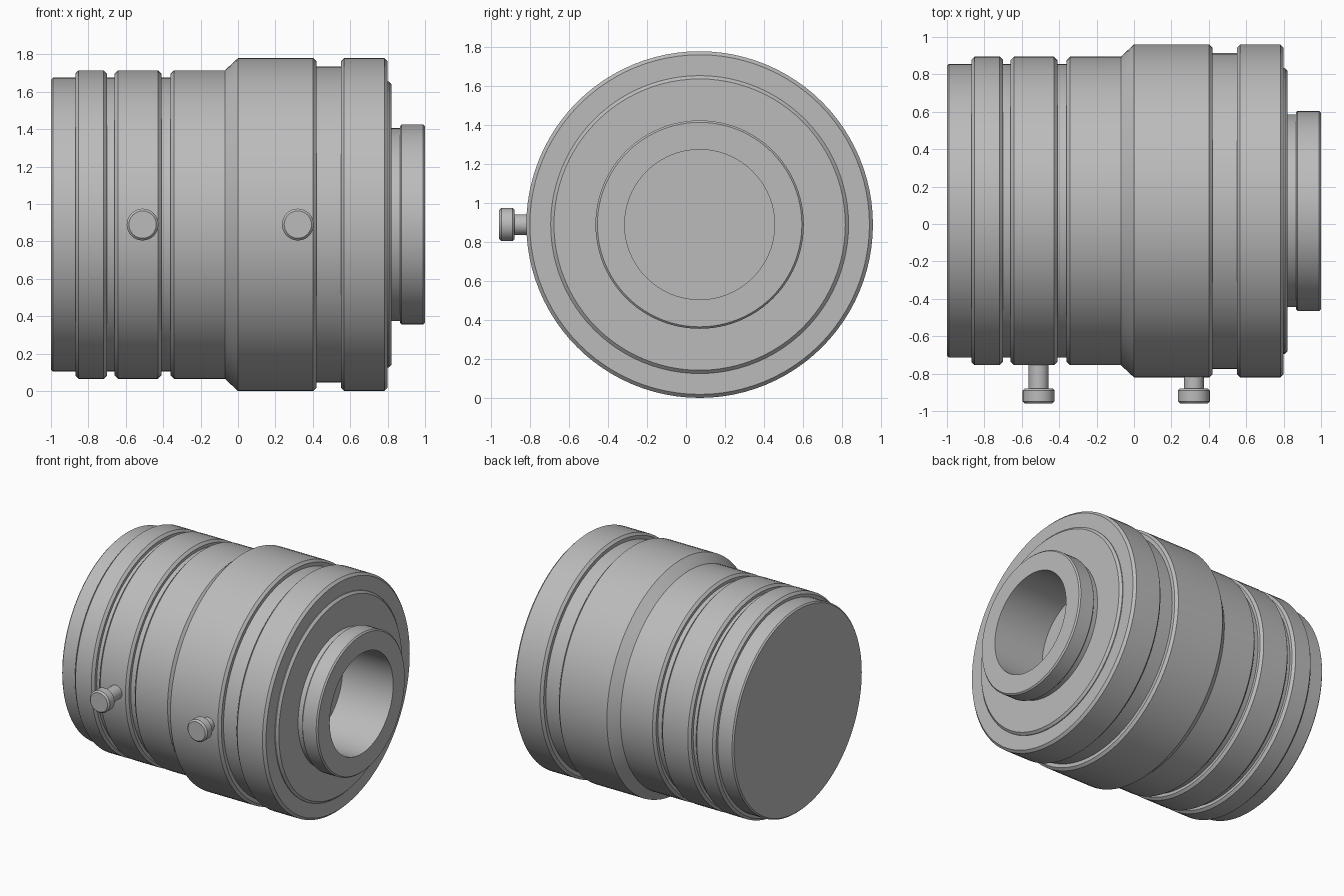
import bpy, bmesh, math
from mathutils import Matrix, Vector

cube = bpy.data.objects.get("Cube")
if cube:
    bpy.data.objects.remove(cube)

AXIS_Y, AXIS_Z = 0.07, 0.89
R_GROOVE, R_RING, R_BODY = 0.785, 0.825, 0.89
BEVEL = 0.018

metal = bpy.data.materials.new("satin grey")
metal.use_nodes = True
GREY = (0.5, 0.5, 0.5, 1)
metal.diffuse_color = GREY
metal.node_tree.nodes["Principled BSDF"].inputs["Base Color"].default_value = GREY


def revolve(name, profile, matrix, segments):
    """Turn (distance along axis, radius) points about the local x axis."""
    bm = bmesh.new()
    verts = [bm.verts.new((x, 0, r)) for x, r in profile]
    edges = [bm.edges.new(pair) for pair in zip(verts, verts[1:])]
    bmesh.ops.spin(bm, geom=verts + edges, cent=(0, 0, 0), axis=(1, 0, 0),
                   angle=math.tau, steps=segments, use_duplicate=False)
    bmesh.ops.remove_doubles(bm, verts=bm.verts, dist=0.0001)
    bmesh.ops.recalc_face_normals(bm, faces=bm.faces)
    # Open shells: turn the wall faces away from the axis where needed
    outer = max(bm.faces, key=lambda f: Vector(f.calc_center_median().yz).length)
    if outer.normal.yz.dot(outer.calc_center_median().yz) < 0:
        bmesh.ops.reverse_faces(bm, faces=bm.faces)
    mesh = bpy.data.meshes.new(name)
    bm.to_mesh(mesh)
    bm.free()
    mesh.materials.append(metal)
    obj = bpy.data.objects.new(name, mesh)
    obj.matrix_world = matrix
    bpy.context.collection.objects.link(obj)
    bpy.ops.object.select_all(action='DESELECT')
    obj.select_set(True)
    bpy.context.view_layer.objects.active = obj
    bpy.ops.object.shade_smooth_by_angle(angle=math.radians(25))
    return obj


def ring(x0, x1, r, inner0, inner1):
    """Raised band with bevelled rims, stepping down to its neighbours."""
    return [(x0, inner0), (x0, r - BEVEL), (x0 + BEVEL, r),
            (x1 - BEVEL, r), (x1, r - BEVEL), (x1, inner1)]


# Each shell starts where the one before it ends
R_WAIST, R_PLATE, R_NECK, R_FLANGE, R_BORE = 0.845, 0.765, 0.515, 0.535, 0.385
parts = {
    "end_cap": [(-1, 0), (-1, R_GROOVE - 0.01), (-0.99, R_GROOVE), (-0.87, R_GROOVE)],
    "narrow_ring": ring(-0.87, -0.7, R_RING, R_GROOVE, R_GROOVE),
    "first_groove": [(-0.7, R_GROOVE), (-0.66, R_GROOVE)],
    "wide_ring": ring(-0.66, -0.41, R_RING, R_GROOVE, R_GROOVE),
    "second_groove": [(-0.41, R_GROOVE), (-0.36, R_GROOVE)],
    "barrel": [(-0.36, R_GROOVE), (-0.36, R_RING - BEVEL), (-0.36 + BEVEL, R_RING),
               (-0.07, R_RING), (0, R_BODY), (0.42 - BEVEL, R_BODY),
               (0.42, R_BODY - BEVEL), (0.42, R_WAIST)],
    "waist": [(0.42, R_WAIST), (0.55, R_WAIST)],
    "mount_ring": ring(0.55, 0.8, R_BODY, R_WAIST, R_PLATE),
    "mount_plate": [(0.8, R_PLATE), (0.806, R_PLATE), (0.822, 0.748), (0.822, R_NECK)],
    "neck": [(0.822, R_NECK), (0.865, R_NECK)],
    "flange": [(0.865, R_NECK), (0.865, R_FLANGE - 0.01), (0.875, R_FLANGE),
               (0.99, R_FLANGE), (1, R_FLANGE - 0.01), (1, R_BORE)],
}
body = Matrix.Translation((0, AXIS_Y, AXIS_Z))
for name, profile in parts.items():
    revolve(name, profile, body, 96)

# Blind bore, whose wall faces the axis
bore = revolve("bore", [(1, R_BORE), (0.57, R_BORE), (0.57, 0)], body, 96)
bore.data.flip_normals()

# Thumb screws pointing to the front, with bevelled heads
screw = [(0.7, 0.053), (0.88, 0.053), (0.88, 0.075), (0.89, 0.085),
         (0.948, 0.085), (0.96, 0.073), (0.96, 0)]
for name, x in (("focus_screw", -0.51), ("iris_screw", 0.32)):
    place = Matrix.Translation((x, 0, AXIS_Z)) @ Matrix.Rotation(-math.pi / 2, 4, 'Z')
    revolve(name, screw, place, 32)
